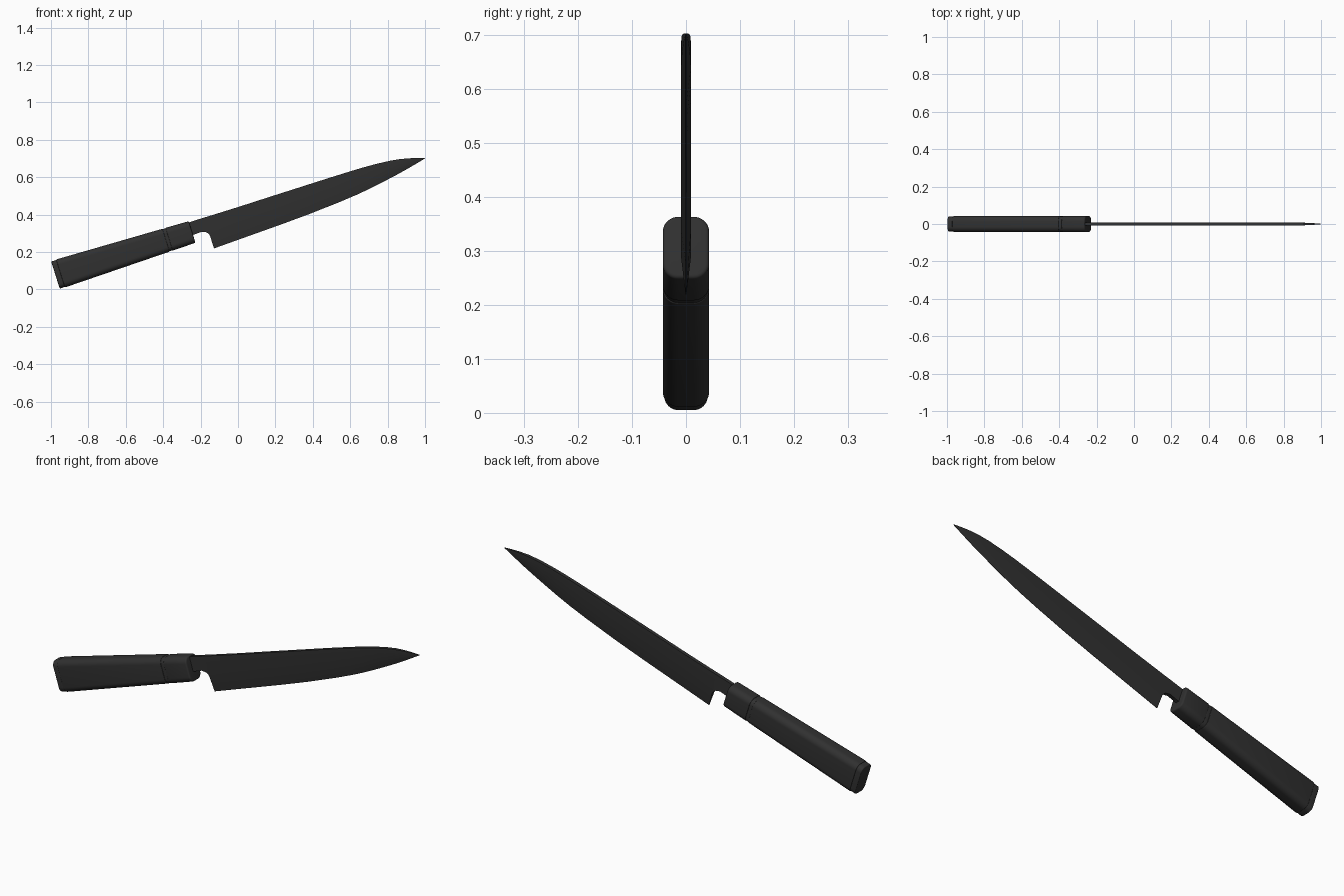
import bpy, bmesh, math
from mathutils import Vector

if "Cube" in bpy.data.objects:
    bpy.data.objects.remove(bpy.data.objects["Cube"])

ANGLE = math.radians(17.5)
AXIS = Vector((math.cos(ANGLE), 0, math.sin(ANGLE)))
UP = Vector((-math.sin(ANGLE), 0, math.cos(ANGLE)))
BUTT = Vector((-0.976, 0, 0.0765))

black = bpy.data.materials.new("black")
black.diffuse_color = (0.03, 0.03, 0.03, 1)
black.use_nodes = True
black.node_tree.nodes["Principled BSDF"].inputs["Base Color"].default_value = black.diffuse_color


def loft(name, rings):
    """Skin a list of closed rings and cap both ends."""
    bm = bmesh.new()
    rows = [[bm.verts.new(p) for p in ring] for ring in rings]
    n = len(rows[0])
    for a, b in zip(rows, rows[1:]):
        for i in range(n):
            j = (i + 1) % n
            bm.faces.new((a[i], a[j], b[j], b[i]))
    bm.faces.new(rows[0])
    bm.faces.new(rows[-1])
    bmesh.ops.remove_doubles(bm, verts=bm.verts, dist=1e-5)
    bmesh.ops.recalc_face_normals(bm, faces=bm.faces)
    mesh = bpy.data.meshes.new(name)
    bm.to_mesh(mesh)
    bm.free()
    mesh.materials.append(black)
    obj = bpy.data.objects.new(name, mesh)
    bpy.context.collection.objects.link(obj)
    bpy.ops.object.select_all(action='DESELECT')
    obj.select_set(True)
    bpy.context.view_layer.objects.active = obj
    bpy.ops.object.shade_smooth_by_angle(angle=math.radians(32))
    return obj


def handle_ring(u, inset):
    """Rounded-rectangle section of the tapering handle at distance u from the butt."""
    h = 0.079 - 0.0185 * u / 0.765 - inset
    w = 0.043 - inset
    r = 0.029 - inset
    ring = []
    for k, (sy, sv) in enumerate(((1, 1), (-1, 1), (-1, -1), (1, -1))):
        for s in range(9):
            a = math.pi / 2 * (k + s / 8)
            y = sy * (w - r) + r * math.cos(a)
            v = sv * (h - r) + r * math.sin(a)
            ring.append(BUTT + AXIS * u + UP * v + Vector((0, y, 0)))
    return ring


def handle_part(name, start, end, inset, bevel0, bevel1):
    """Handle segment with rounded rims at both ends."""
    prof = []
    for i in range(5):
        a = math.pi / 2 * i / 4
        prof.append((start + bevel0 * (1 - math.sin(a)), inset + bevel0 * (1 - math.cos(a))))
    prof = prof[::-1]
    prof = [(start + bevel0 * (1 - math.cos(math.pi / 2 * i / 4)),
             inset + bevel0 * (1 - math.sin(math.pi / 2 * i / 4))) for i in range(5)]
    prof += [(end - bevel1 * (1 - math.cos(math.pi / 2 * i / 4)),
              inset + bevel1 * (1 - math.sin(math.pi / 2 * i / 4))) for i in range(4, -1, -1)]
    return loft(name, [handle_ring(u, d) for u, d in prof])


# Handle: butt cap, grip, recessed spacer ring and ferrule
handle_part("butt_cap", 0.0, 0.032, 0.003, 0.004, 0.001)
handle_part("grip", 0.028, 0.620, 0.0, 0.004, 0.003)
handle_part("spacer_ring", 0.615, 0.642, 0.002, 0.001, 0.001)
handle_part("ferrule", 0.637, 0.766, 0.0, 0.003, 0.007)

# Blade: pairs of spine and edge points (x, z), half thickness
T = 0.009
neck = [((-0.30, 0.346), (-0.28, 0.277)), ((-0.257, 0.360), (-0.235, 0.293)),
        ((-0.21, 0.375), (-0.193, 0.308)), ((-0.187, 0.382), (-0.168, 0.305)),
        ((-0.178, 0.385), (-0.158, 0.298)), ((-0.170, 0.387), (-0.150, 0.287))]
body = [((-0.170, 0.387), (-0.128, 0.219), T), ((0.0, 0.440), (0.037, 0.278), T),
        ((0.18, 0.498), (0.225, 0.345), T), ((0.34, 0.549), (0.385, 0.404), T),
        ((0.50, 0.600), (0.546, 0.468), T), ((0.60, 0.631), (0.640, 0.508), T),
        ((0.67, 0.652), (0.710, 0.541), T), ((0.74, 0.671), (0.775, 0.574), T),
        ((0.81, 0.687), (0.840, 0.608), T), ((0.87, 0.697), (0.893, 0.637), 0.008),
        ((0.92, 0.701), (0.936, 0.662), 0.006), ((0.96, 0.702), (0.968, 0.681), 0.004),
        ((1.0, 0.702), (1.0, 0.700), 0.001)]


def blade_ring(spine, ridge, edge, t, e):
    pts = ((spine, t), (ridge, t), (edge, e))
    left = [Vector((p[0], -y, p[1])) for p, y in pts]
    right = [Vector((p[0], y, p[1])) for p, y in pts]
    return left + right[::-1]


rings = [blade_ring(s, b, b, T, T) for s, b in neck]
for i, (s, b, t) in enumerate(body):
    ridge = neck[-1][1] if i == 0 else tuple(p + (q - p) * 0.62 for p, q in zip(s, b))
    rings.append(blade_ring(s, ridge, b, t, 0.0008))
blade = loft("blade", rings)
